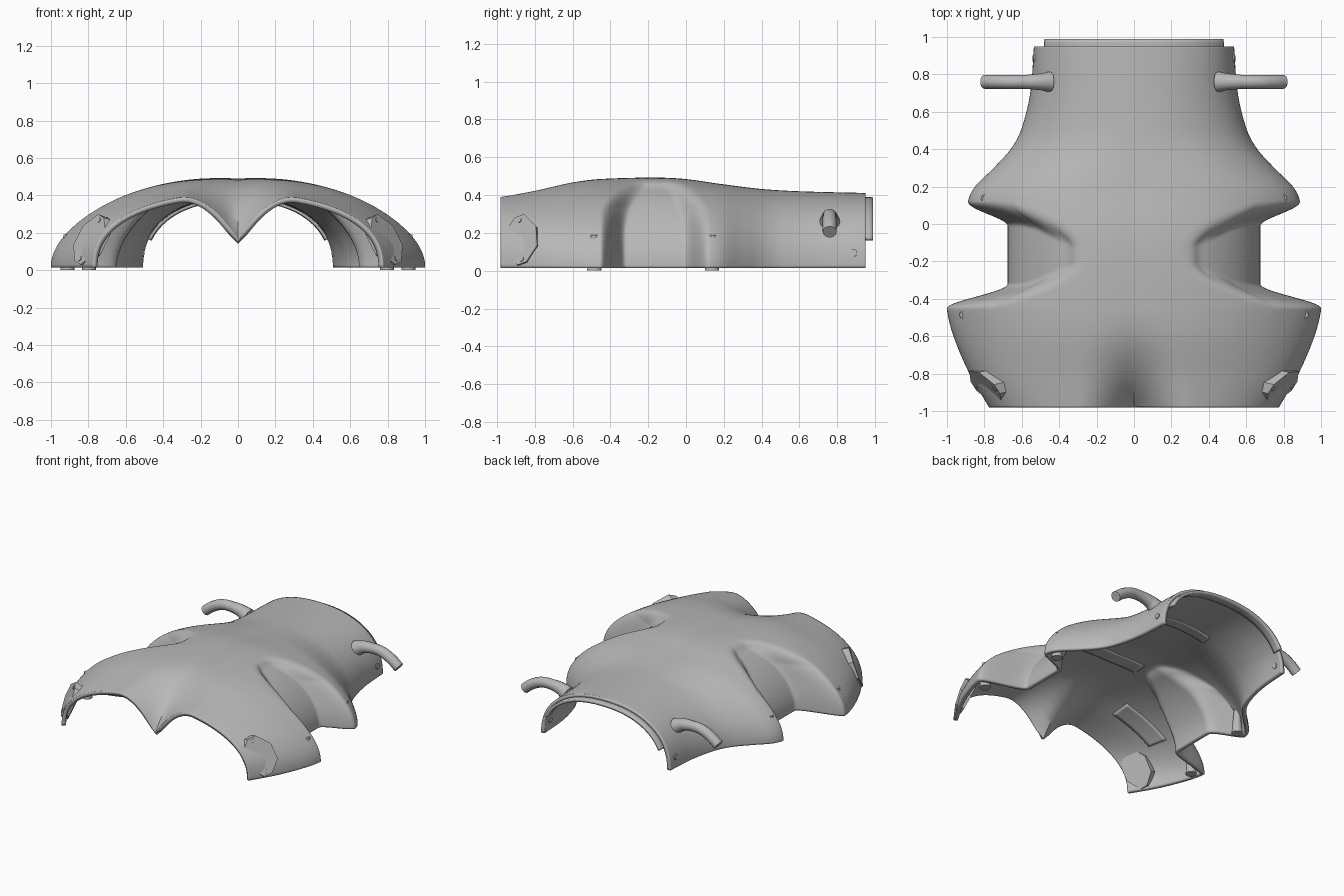
import bpy, math
from math import sin, cos, pi
from mathutils import Vector, Matrix

cube = bpy.data.objects.get("Cube")
if cube:
    bpy.data.objects.remove(cube, do_unlink=True)

grey = bpy.data.materials.new("plain_grey")
grey.use_nodes = True
grey.diffuse_color = (0.48, 0.48, 0.48, 1)
grey.node_tree.nodes["Principled BSDF"].inputs["Base Color"].default_value = grey.diffuse_color

# Half width and crown height along the length
WIDTH = [(-.98, .775), (-.8, .88), (-.6, .965), (-.46, 1.0), (-.4, .995), (.13, .885),
         (.2, .85), (.3, .75), (.4, .66), (.5, .605), (.7, .555), (.95, .535), (1, .53)]
CROWN = [(-.98, .41), (-.8, .435), (-.6, .47), (-.4, .485), (-.15, .49), (0, .482),
         (.2, .454), (.4, .432), (.6, .42), (1, .41)]


def interp(pts, y):
    """Smooth curve through the control points."""
    y = min(max(y, pts[0][0]), pts[-1][0])
    i = next(k for k in range(len(pts) - 1) if y <= pts[k + 1][0])
    slope = lambda a, b: (pts[b][1] - pts[a][1]) / (pts[b][0] - pts[a][0])
    last = len(pts) - 1
    m0, m1 = slope(max(i - 1, 0), i + 1), slope(i, min(i + 2, last))
    step = pts[i + 1][0] - pts[i][0]
    u = (y - pts[i][0]) / step
    return (pts[i][1] * (1 + 2 * u) * (1 - u) ** 2 + m0 * step * u * (1 - u) ** 2
            + pts[i + 1][1] * u * u * (3 - 2 * u) + m1 * step * u * u * (u - 1))


def smooth(a, b, v):
    v = min(max((v - a) / (b - a), 0), 1)
    return v * v * (3 - 2 * v)


def surface(y, t, inset=0.0):
    """Point on the shell, t from -pi/2 (right edge) to pi/2 (left edge)."""
    front = smooth(-.5, -.98, y)
    power = 2 / (2.05 + .25 * front + .22 * smooth(.4, .9, y))
    s = abs(sin(t)) ** power
    width, crown = interp(WIDTH, y) - inset, interp(CROWN, y) - inset
    # Scoop in each flank, a rounded dish at the top and steep walled at the foot
    reach = .03 + .2 * math.sqrt(min(max((s - .25) / .5, 0), 1))
    wall = .25 + .42 * smooth(.45, .95, s)
    scoop = (1 - smooth(wall, 1.25, abs(y + .165) / reach)) * smooth(.22, .55, s)
    x = s * (width + (.675 - inset - width) * scoop)
    z = .015 + (crown - .015) * max(cos(t), 0) ** power
    # Full crown with flatter shoulders over the middle of the body
    z += .012 * sin(4 * abs(t)) * (1 - front) * smooth(.5, .2, y)
    # Centre notch at the front edge
    fade = min(max((-.45 - y) / .53, 0), 1) ** 1.8
    near = math.sqrt(x * x + (.1 * (1 - fade)) ** 2)
    z -= .25 * fade * max(0, 1 - near / .32) ** 2
    return (math.copysign(x, t), y, z)


def finish(ob, angle=40):
    if not ob.data.materials:
        ob.data.materials.append(grey)
    bpy.ops.object.select_all(action='DESELECT')
    ob.select_set(True)
    bpy.context.view_layer.objects.active = ob
    bpy.ops.object.shade_smooth_by_angle(angle=math.radians(angle))


def new_mesh(name, verts, faces):
    me = bpy.data.meshes.new(name)
    me.from_pydata(verts, [], faces)
    ob = bpy.data.objects.new(name, me)
    bpy.context.collection.objects.link(ob)
    return ob


def patch(name, y0, y1, t0, t1, rows, cols, inset, thick):
    """Sheet following the shell surface, thickened inward."""
    verts = [surface(y0 + (y1 - y0) * r / rows, t0 + (t1 - t0) * c / cols, inset)
             for r in range(rows + 1) for c in range(cols + 1)]
    n = cols + 1
    faces = [(r * n + c, r * n + c + 1, r * n + n + c + 1, r * n + n + c)
             for r in range(rows) for c in range(cols)]
    ob = new_mesh(name, verts, faces)
    mod = ob.modifiers.new("thickness", 'SOLIDIFY')
    mod.thickness = thick
    mod.offset = -1
    finish(ob)


def rod(name, a, b, r1, r2, sides=24):
    a, b = Vector(a), Vector(b)
    bpy.ops.mesh.primitive_cone_add(vertices=sides, radius1=r1, radius2=r2, depth=(b - a).length)
    ob = bpy.context.object
    ob.name = name
    ob.matrix_world = (Matrix.Translation((a + b) / 2)
                       @ (b - a).to_track_quat('Z', 'Y').to_matrix().to_4x4())
    finish(ob)


# Main shell and the stepped lip at the rear opening
patch("shell", -.98, .95, -pi / 2, pi / 2, 230, 120, 0, .028)
patch("rear_lip", .92, .99, -1.2, 1.2, 3, 64, .022, .02)

# Inner strap pads
patch("middle_pad", -.28, -.17, -.25, .25, 6, 16, .022, .012)
patch("rear_pad", .44, .53, -.4, .4, 6, 16, .022, .012)

for side, sx in (("left", 1), ("right", -1)):
    lo, hi = sorted((sx * .45, sx * .95))
    patch(side + "_front_pad", -.72, -.58, lo, hi, 6, 16, .022, .014)

    # Upright screw bosses at the flank corners
    for where, x, y in (("front", .912, -.485), ("rear", .797, .137)):
        rod(f"{side}_{where}_boss", (sx * x, y, 0), (sx * x, y, .19), .038, .02)

    # Side screw by the rear opening
    rod(side + "_rear_screw", (sx * .5, .885, .09), (sx * .54, .885, .095), .02, .02)

    # Curved handle with a flared root
    cu = bpy.data.curves.new(side + "_handle", 'CURVE')
    cu.dimensions = '3D'
    cu.bevel_depth = .037
    cu.bevel_resolution = 5
    cu.use_fill_caps = True
    path = [(.45, .255, 1.5), (.5, .278, 1.2), (.58, .29, 1), (.66, .285, 1),
            (.74, .25, 1), (.8, .205, 1)]
    sp = cu.splines.new('BEZIER')
    sp.bezier_points.add(len(path) - 1)
    for p, (x, z, r) in zip(sp.bezier_points, path):
        p.co = (sx * x, .76, z)
        p.radius = r
        p.handle_left_type = p.handle_right_type = 'AUTO'
    cu.materials.append(grey)
    handle = bpy.data.objects.new(side + "_handle", cu)
    bpy.context.collection.objects.link(handle)

    # Angled mounting plate on the front corner, wedge shaped towards the shell
    n = Vector((sx * .73, -.6, .33)).normalized()
    up = Vector((sx * -.125, -.015, .25))
    up = (up - n * up.dot(n)).normalized()
    across = up.cross(n) * sx
    centre = Vector((sx * .795, -.875, .165))
    outline = [(.14, .03), (.045, .105), (-.07, .105), (-.14, .03),
               (-.14, -.03), (-.045, -.105), (.07, -.105), (.14, -.03)]
    ring = [centre + up * u + across * v for u, v in outline]
    foot = [p + Vector((sx * -.085, .02, -.03)) * (.65 + 3.3 * v)
            for p, (u, v) in zip(ring, outline)]
    k = len(ring)
    faces = [tuple(range(k)), tuple(range(k, 2 * k))[::-1]]
    faces += [(i, k + i, k + (i + 1) % k, (i + 1) % k) for i in range(k)]
    block = new_mesh(side + "_front_mount", foot + ring, faces)
    if sx < 0:
        block.data.flip_normals()
    finish(block, 20)
    for end, u in (("upper", .115), ("lower", -.115)):
        p = centre + up * u
        rod(f"{side}_{end}_mount_screw", p - n * .01, p + n * .004, .014, .014, 16)
